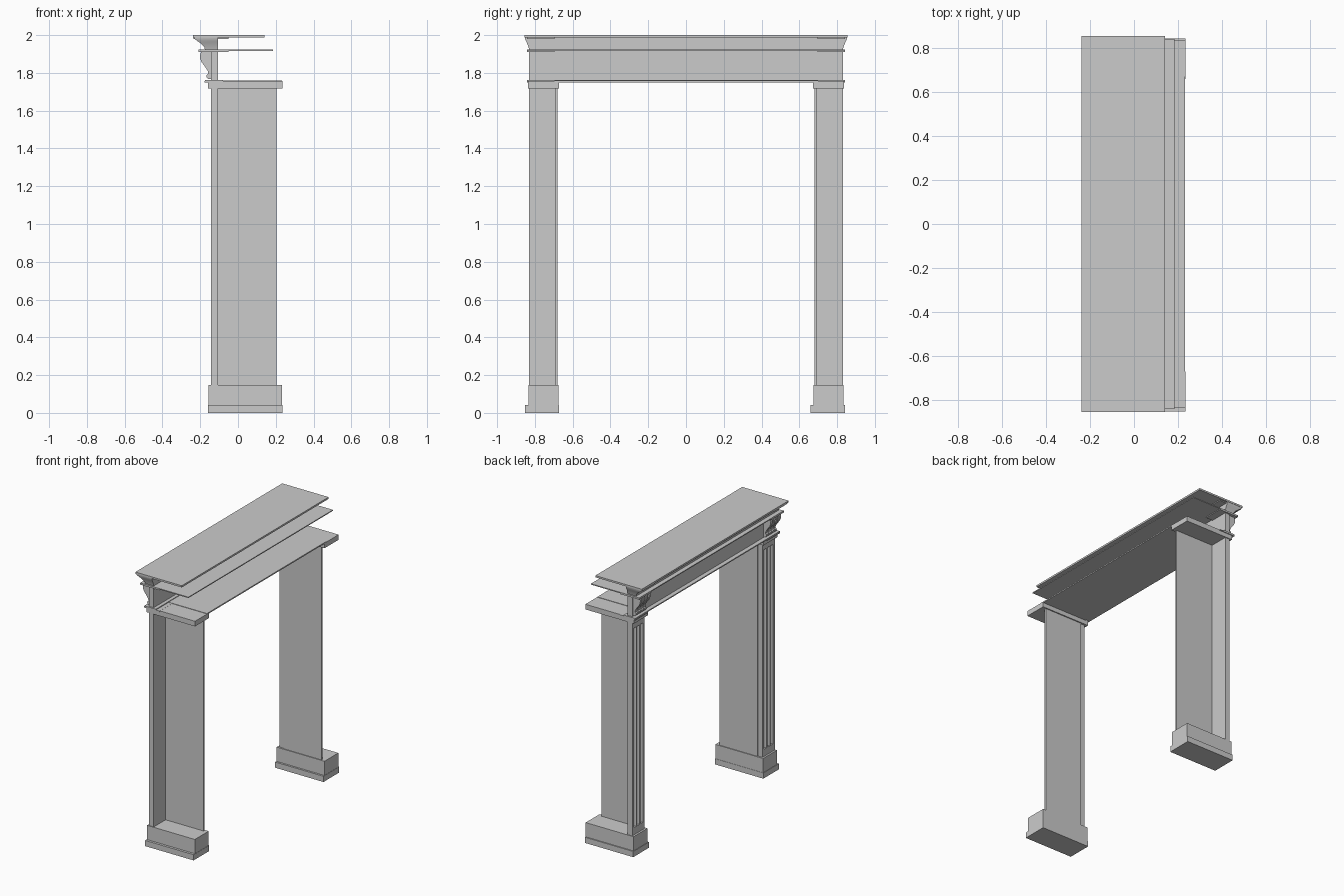
import bpy, bmesh, math

if "Cube" in bpy.data.objects:
    bpy.data.objects.remove(bpy.data.objects["Cube"])


def make_object(name, bm):
    bmesh.ops.recalc_face_normals(bm, faces=bm.faces)
    mesh = bpy.data.meshes.new(name)
    bm.to_mesh(mesh)
    bm.free()
    ob = bpy.data.objects.new(name, mesh)
    bpy.context.collection.objects.link(ob)
    return ob


def box(name, x, y, z):
    y = sorted(y)
    bm = bmesh.new()
    bmesh.ops.create_cube(bm, size=1)
    for v in bm.verts:
        v.co = [r[0] + (c + 0.5) * (r[1] - r[0]) for c, r in zip(v.co, (x, y, z))]
    return make_object(name, bm)


def prism(name, points, a, b, axis):
    """Extrude a closed outline: (x, y) along z, or (x, z) along y."""
    bm = bmesh.new()
    place = (lambda p, t: (p[0], p[1], t)) if axis == 'z' else (lambda p, t: (p[0], t, p[1]))
    face = bm.faces.new([bm.verts.new(place(p, a)) for p in points])
    ext = bmesh.ops.extrude_face_region(bm, geom=[face])
    for v in ext['geom']:
        if isinstance(v, bmesh.types.BMVert):
            v.co['xyz'.index(axis)] = b
    return make_object(name, bm)


def smooth(ob):
    bpy.ops.object.select_all(action='DESELECT')
    ob.select_set(True)
    bpy.context.view_layer.objects.active = ob
    bpy.ops.object.shade_smooth_by_angle(angle=math.radians(35))


def fluted_outline(s):
    """Pilaster board section with three round flutes in the front face."""
    y0, y1, front, r = 0.687, 0.83, -0.143, 0.014
    pts = [(-0.106, y1), (-0.106, y0), (front, y0)]
    for i in range(3):
        c = 0.7585 + (i - 1) * 0.038
        for k in range(9):
            a = math.pi * k / 8
            pts.append((front + r * math.sin(a), c - r * math.cos(a)))
    pts.append((front, y1))
    return [(x, s * y) for x, y in pts]


# Pilasters, plinths, capitals and brackets on both sides
for side, s in (("left", -1), ("right", 1)):
    lower = (-0.853, -0.672) if s < 0 else (0.66, 0.843)
    box(f"{side}_plinth_foot", (-0.16, 0.235), lower, (0, 0.042))
    box(f"{side}_plinth", (-0.157, 0.233), (s * 0.674, s * 0.835), (0.042, 0.147))
    front = (s * 0.687, s * 0.83)
    box(f"{side}_pilaster_bottom", (-0.143, -0.106), front, (0.147, 0.2))
    smooth(prism(f"{side}_fluted_pilaster", fluted_outline(s), 0.2, 1.67, 'z'))
    box(f"{side}_pilaster_top", (-0.143, -0.106), front, (1.67, 1.72))
    box(f"{side}_jamb_wall", (-0.106, 0.205), (s * 0.68, s * 0.692), (0.147, 1.72))
    box(f"{side}_capital", (-0.16, 0.235), (s * 0.672, s * 0.836), (1.718, 1.756))
    for part, x0, z in (("capital", -0.178, 1.75), ("bracket", -0.208, 1.91), ("cornice", -0.235, 1.98)):
        box(f"{side}_{part}_cap_fillet", (x0, -0.05), (s * 0.695, s * 0.842), (z, z + 0.007))

    # S-shaped scroll bracket: raised ribs over a slimmer core
    scroll = [(-0.143, 1.91), (-0.195, 1.91), (-0.201, 1.895), (-0.200, 1.875),
              (-0.193, 1.857), (-0.18, 1.84), (-0.167, 1.822), (-0.158, 1.805),
              (-0.158, 1.795), (-0.166, 1.788), (-0.167, 1.776), (-0.158, 1.768),
              (-0.143, 1.768)]
    core = [(-0.143 + (x + 0.143) * 0.78, z) for x, z in scroll]
    smooth(prism(f"{side}_bracket_core", core, s * 0.70, s * 0.818, 'y'))
    for i, c in enumerate((0.71, 0.743, 0.776, 0.809)):
        smooth(prism(f"{side}_bracket_rib_{i + 1}", scroll, s * (c - 0.01), s * (c + 0.01), 'y'))

# Lintel: soffit, front lip, frieze, shelf and top board
box("soffit", (-0.14, 0.233), (-0.695, 0.7), (1.75, 1.759))
box("architrave_lip", (-0.175, -0.08), (-0.842, 0.842), (1.755, 1.763))
box("frieze", (-0.143, -0.106), (-0.83, 0.83), (1.763, 1.916))
box("middle_shelf", (-0.208, 0.185), (-0.842, 0.842), (1.916, 1.923))
box("top_board", (-0.238, 0.14), (-0.855, 0.855), (1.987, 2.0))

# Cornice moulding with coved front and flared ends
bm = bmesh.new()
rings = []
for x, hy, z in ((-0.175, 0.83, 1.923), (-0.178, 0.833, 1.935), (-0.188, 0.838, 1.948),
                 (-0.200, 0.842, 1.958), (-0.217, 0.848, 1.97), (-0.230, 0.852, 1.98),
                 (-0.232, 0.853, 1.988)):
    rings.append([bm.verts.new(p) for p in
                  ((x, -hy, z), (-0.106, -hy, z), (-0.106, hy, z), (x, hy, z))])
for a, b in zip(rings, rings[1:]):
    for i in range(4):
        j = (i + 1) % 4
        bm.faces.new((a[i], a[j], b[j], b[i]))
bm.faces.new(rings[0][::-1])
bm.faces.new(rings[-1])
smooth(make_object("cornice_moulding", bm))
